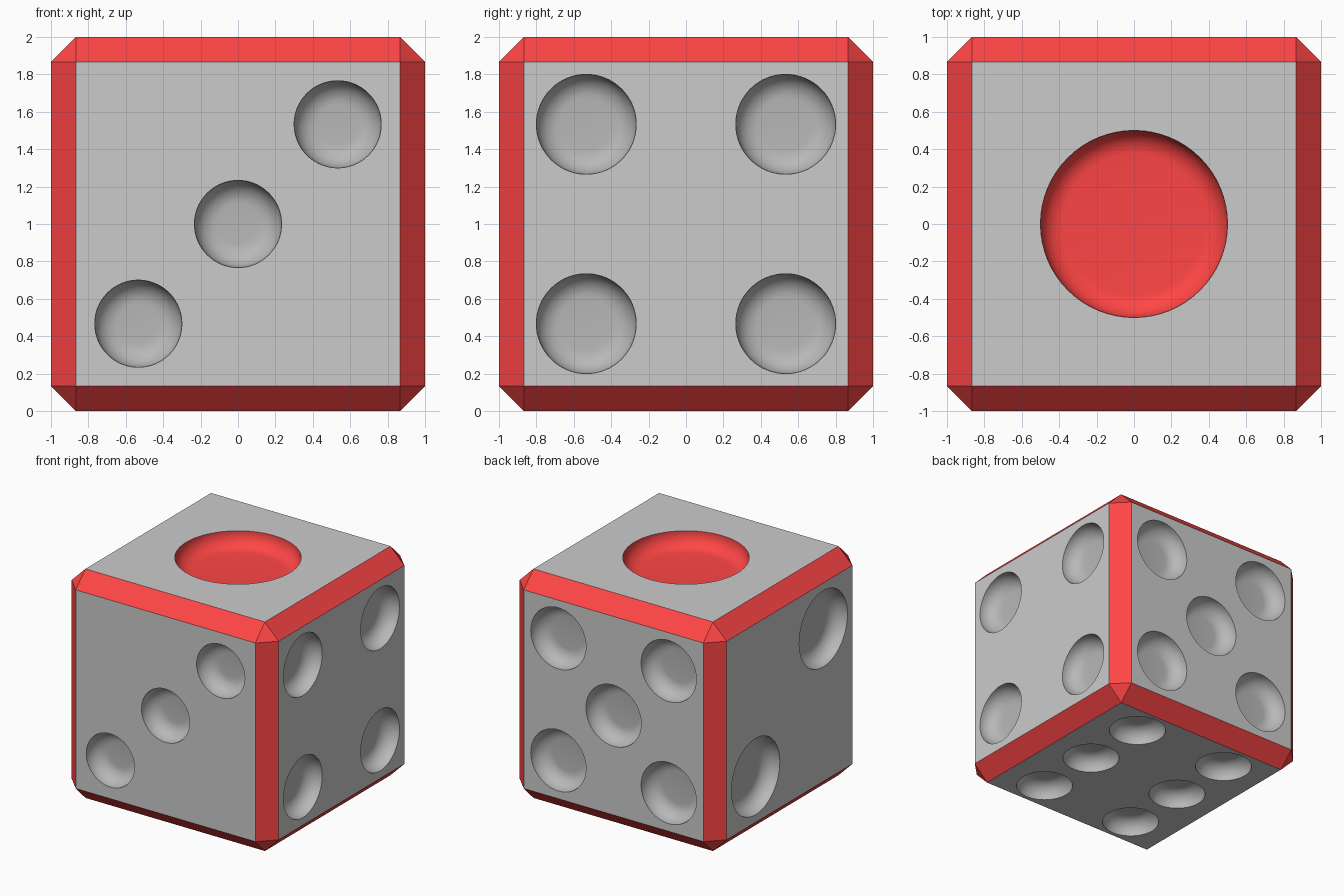
import bpy, bmesh, math
from mathutils import Vector

if "Cube" in bpy.data.objects:
    bpy.data.objects.remove(bpy.data.objects["Cube"])

CHAMFER = 0.133
COVE = 0.125
DEPTH = 0.133
SIDES = 64


def material(name, colour):
    m = bpy.data.materials.new(name)
    m.diffuse_color = (*colour, 1)
    m.use_nodes = True
    m.node_tree.nodes["Principled BSDF"].inputs["Base Color"].default_value = m.diffuse_color
    return m


red = material("red", (1.0, 0.06, 0.06))
dark = material("dark_grey", (0.48, 0.48, 0.48))


def finish(bm, name):
    bmesh.ops.recalc_face_normals(bm, faces=bm.faces[:])
    me = bpy.data.meshes.new(name)
    bm.to_mesh(me)
    bm.free()
    for m in (None, red, dark):
        me.materials.append(m)
    ob = bpy.data.objects.new(name, me)
    bpy.context.collection.objects.link(ob)
    return ob


# Chamfered cube with red edges and corners
bm = bmesh.new()
bmesh.ops.create_cube(bm, size=2)
bmesh.ops.bevel(bm, geom=bm.edges[:], offset=CHAMFER, offset_type='OFFSET',
                segments=1, affect='EDGES')
bm.normal_update()
for f in bm.faces:
    f.smooth = False
    f.material_index = 0 if max(abs(c) for c in f.normal) > 0.99 else 1
bmesh.ops.translate(bm, verts=bm.verts[:], vec=(0, 0, 1))
die_body = finish(bm, "die_body")


# One dish: flat floor, rounded bottom edge, straight wall through the face
def add_pip(bm, u, v, pu, pv, r, mat):
    n = u.cross(v)
    centre = Vector((0, 0, 1)) + n + u * pu + v * pv
    profile = []
    for i in range(9):
        a = math.radians(90 * i / 8)
        profile.append((r - COVE + COVE * math.sin(a),
                        -DEPTH + COVE * (1 - math.cos(a))))
    profile.append((r, 0.1))
    rings = []
    for rad, h in profile:
        rings.append([bm.verts.new(centre + n * h
                      + u * rad * math.cos(math.tau * k / SIDES)
                      + v * rad * math.sin(math.tau * k / SIDES))
                      for k in range(SIDES)])
    faces = [bm.faces.new(rings[0][::-1]), bm.faces.new(rings[-1])]
    for lo, hi in zip(rings, rings[1:]):
        for k in range(SIDES):
            j = (k + 1) % SIDES
            faces.append(bm.faces.new((lo[k], lo[j], hi[j], hi[k])))
    for f in faces:
        f.smooth = True
        f.material_index = mat


# Pips per side: face axes, radius, material slot, positions
X, Y, Z = Vector((1, 0, 0)), Vector((0, 1, 0)), Vector((0, 0, 1))
a, b = 0.533, 0.467
corners = [(s * a, t * a) for s in (-1, 1) for t in (-1, 1)]
sides = [
    (X, Y, 0.5, 1, [(0, 0)]),                                        # top
    (-Y, Z, 0.333, 2, [(b, b), (-b, -b)]),                           # left
    (X, Z, 0.233, 2, [(a, a), (0, 0), (-a, -a)]),                    # front
    (Y, Z, 0.267, 2, corners),                                       # right
    (-X, Z, 0.267, 2, corners + [(0, 0)]),                           # back
    (X, -Y, 0.233, 2, [(s * b, t * 0.6) for s in (-1, 1) for t in (-1, 0, 1)]),  # bottom
]
bm = bmesh.new()
for u, v, r, mat, spots in sides:
    for pu, pv in spots:
        add_pip(bm, u, v, pu, pv, r, mat)
cutter = finish(bm, "pip_cutter")
cutter.hide_render = True
cutter.hide_viewport = False
cutter.display_type = 'WIRE'

# Carve the pips
mod = die_body.modifiers.new("pips", 'BOOLEAN')
mod.operation = 'DIFFERENCE'
mod.solver = 'EXACT'
mod.object = cutter
